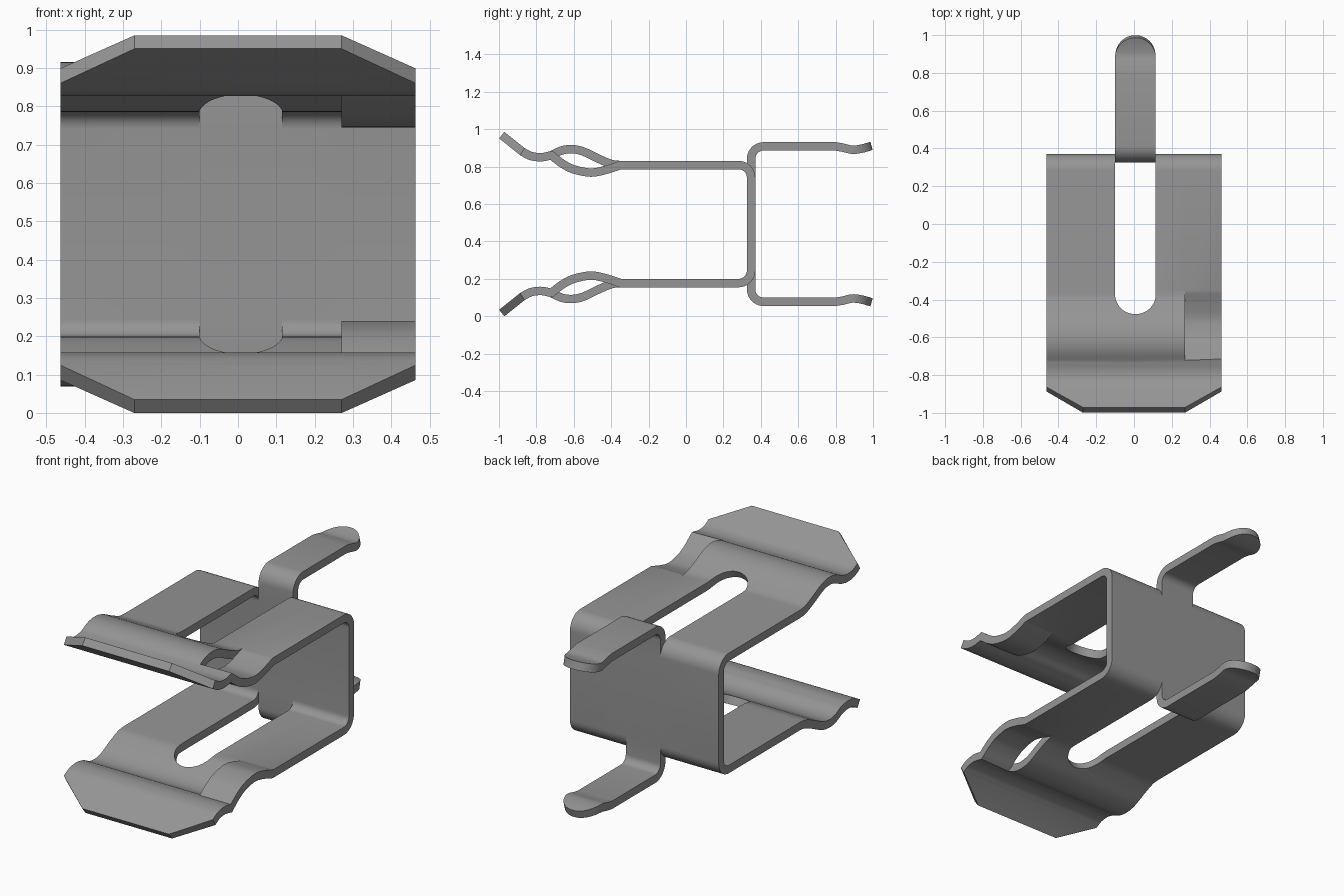
import bpy, bmesh
from math import sin, cos, pi, sqrt
from mathutils import Vector

cube = bpy.data.objects.get("Cube")
if cube:
    bpy.data.objects.remove(cube)

THICK = 0.045
MID = 0.4925                     # height of the mirror plane
HALF_W, SPLIT, LIP_W = 0.463, 0.27, 0.27
SLOT_X, SLOT_R, SLOT_Y = 0.0075, 0.1075, -0.38
BEND_R, WALL_Y, ARM_Z, TAB_Z = 0.067, 0.348, 0.808, 0.908
LIP_Y, LIP_END = -0.875, -0.985
TAB_END = 0.993


def spline(pts, n=8):
    """Catmull-Rom curve through (y, z) points."""
    p = [Vector(q) for q in pts]
    p = [2 * p[0] - p[1]] + p + [2 * p[-1] - p[-2]]
    out = []
    for a, b, c, d in zip(p, p[1:], p[2:], p[3:]):
        for i in range(n):
            t = i / n
            out.append(0.5 * (2 * b + (c - a) * t + (2 * a - 5 * b + 4 * c - d) * t * t
                              + (3 * b - a - 3 * c + d) * t ** 3))
    return out + [p[-2]]


def arc(cy, cz, start, end, n=10):
    return [Vector((cy + BEND_R * cos(start + (end - start) * i / n),
                    cz + BEND_R * sin(start + (end - start) * i / n))) for i in range(n + 1)]


def resample(path, ys):
    """Points of the path at the given y values."""
    out = []
    for y in ys:
        for a, b in zip(path, path[1:]):
            if a.x <= y <= b.x:
                out.append(a.lerp(b, (y - a.x) / (b.x - a.x)))
                break
    return out


def ribbon(bm, path, left, right):
    """Sheet along a (y, z) path between two x limits that depend on y."""
    rows = [[bm.verts.new((f(p.x), p.x, p.y - MID)) for f in (left, right)] for p in path]
    for (a, b), (c, d) in zip(rows, rows[1:]):
        bm.faces.new((a, b, d, c))


def edge(y):
    """Half width of the arm, tapering along the lip."""
    t = max(0, (LIP_Y - y) / (LIP_Y - LIP_END))
    return HALF_W + (LIP_W - HALF_W) * t


def slot(y):
    """Half width of the round-ended slot."""
    d = min(0, y - SLOT_Y)
    return sqrt(max(0, SLOT_R ** 2 - d * d))


def tab(y):
    """Half width of the round-ended tab."""
    d = max(0, y - (TAB_END - SLOT_R))
    return sqrt(max(0, SLOT_R ** 2 - d * d))


# Side profile of the arm: lip, trough, outward wave, flat, bend, wall
lip = [Vector((LIP_END, 0.968)), Vector((LIP_Y, 0.88))]
trough = spline([(LIP_Y, 0.88), (-0.83, 0.857), (-0.775, 0.85), (-0.72, 0.86)])
wave = spline([(-0.72, 0.86), (-0.665, 0.886), (-0.61, 0.893), (-0.55, 0.881),
               (-0.47, 0.843), (-0.40, 0.814), (-0.35, ARM_Z)])
strip = spline([(-0.72, 0.86), (-0.66, 0.815), (-0.60, 0.785), (-0.51, 0.768),
                (-0.43, 0.782), (-0.35, ARM_Z)])
slot_ys = [SLOT_Y - SLOT_R * cos(i * pi / 24) for i in range(13)]
wave_ys = [p.x for p in wave[::2] if p.x < slot_ys[0] - 0.004 or p.x > SLOT_Y + 0.004]
wave_in = resample(wave, sorted(wave_ys + slot_ys))
bend = arc(WALL_Y - BEND_R, ARM_Z - BEND_R, pi / 2, 0)
wall_end = [Vector((WALL_Y, MID))]

front = lip + trough[1:]
back = [wave[-1]] + bend + wall_end
main = front + wave_in[1:-1] + back

bm = bmesh.new()
ribbon(bm, main, lambda y: -edge(y), lambda y: SLOT_X - slot(y))
ribbon(bm, main, lambda y: SLOT_X + slot(y), lambda y: SPLIT)
# Outer strip that bows inward beside the wave
ribbon(bm, front + strip[1:-1] + back, lambda y: SPLIT, edge)

# Tab: runs up the wall, bends backward and ends in a rounded dip
tab_tip = spline([(0.80, TAB_Z), (0.84, 0.901), (0.89, 0.89), (0.94, 0.896), (TAB_END, 0.911)])
tip_start = TAB_END - SLOT_R
tip_ys = [p.x for p in tab_tip[::2] if p.x < tip_start - 0.003]
tip_ys += [tip_start + SLOT_R * sin(i * pi / 24) for i in range(12)] + [TAB_END]
tab_path = (wall_end + [bend[-1]]
            + arc(WALL_Y + BEND_R, TAB_Z - BEND_R, pi, pi / 2)
            + resample(tab_tip, tip_ys))
ribbon(bm, tab_path, lambda y: SLOT_X - tab(y), lambda y: SLOT_X + tab(y))

bmesh.ops.remove_doubles(bm, verts=bm.verts, dist=0.0005)
bmesh.ops.recalc_face_normals(bm, faces=bm.faces)
mesh = bpy.data.meshes.new("spring_clip")
bm.to_mesh(mesh)
bm.free()
clip = bpy.data.objects.new("spring_clip", mesh)
clip.location.z = MID
bpy.context.collection.objects.link(clip)

# Mirror to the lower half, then give the sheet its thickness
mirror = clip.modifiers.new("mirror", 'MIRROR')
mirror.use_axis = (False, False, True)
mirror.merge_threshold = 0.0005
solid = clip.modifiers.new("thickness", 'SOLIDIFY')
solid.thickness = THICK
solid.offset = 0
solid.use_even_offset = True

bpy.ops.object.select_all(action='DESELECT')
clip.select_set(True)
bpy.context.view_layer.objects.active = clip
for m in ("mirror", "thickness"):
    bpy.ops.object.modifier_apply(modifier=m)
bpy.ops.object.shade_smooth_by_angle(angle=pi / 6)

steel = bpy.data.materials.new("grey_steel")
steel.use_nodes = True
colour = (0.3, 0.3, 0.3, 1)
steel.diffuse_color = colour
steel.node_tree.nodes["Principled BSDF"].inputs["Base Color"].default_value = colour
clip.data.materials.append(steel)
